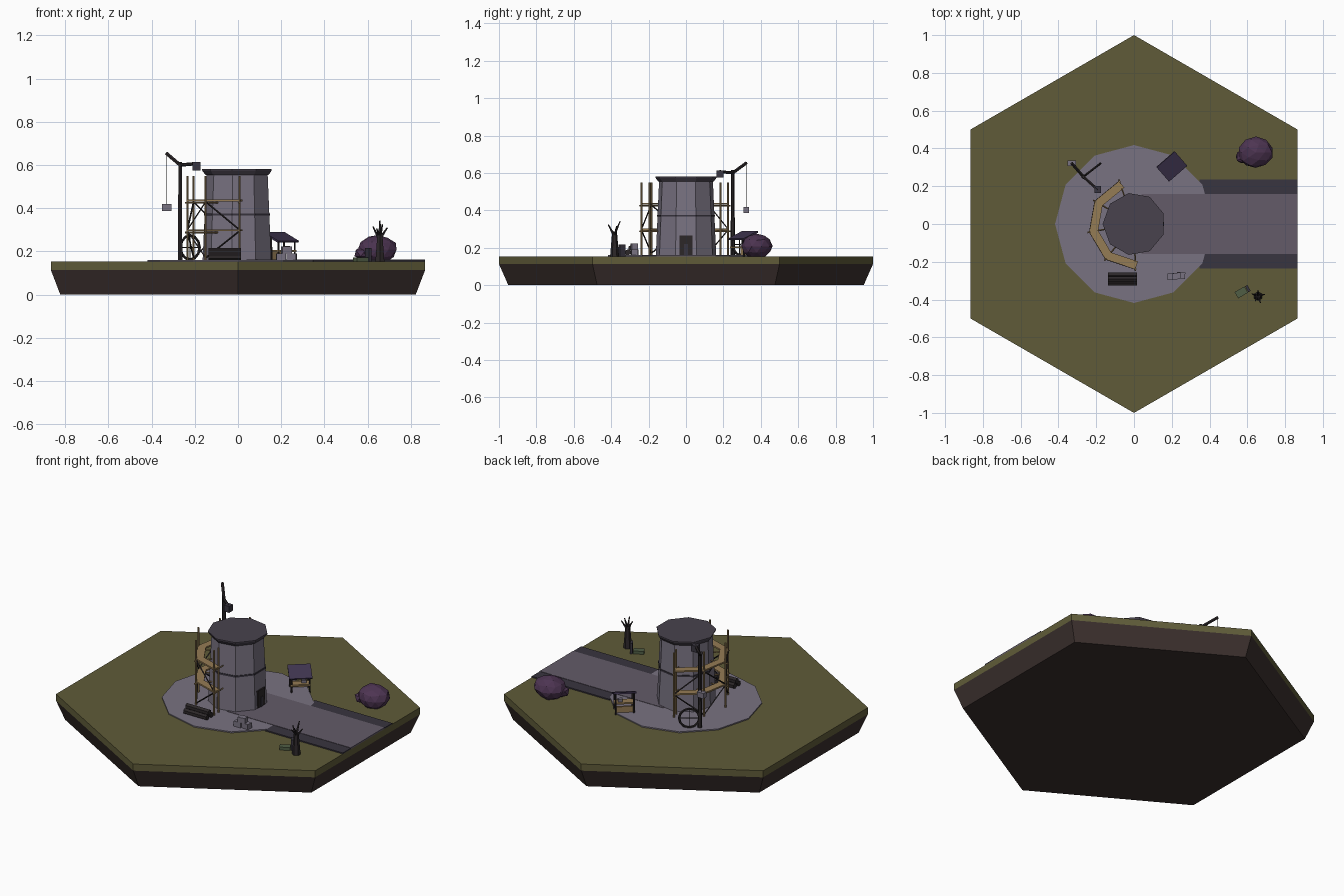
import bpy, bmesh, math, random
from mathutils import Vector, Matrix

if "Cube" in bpy.data.objects:
    bpy.data.objects.remove(bpy.data.objects["Cube"])

random.seed(3)
G = 0.153          # grass level
P = 0.160          # plaza level


def mat(name, r, g, b):
    m = bpy.data.materials.new(name)
    m.diffuse_color = (r, g, b, 1)
    m.use_nodes = True
    m.node_tree.nodes["Principled BSDF"].inputs["Base Color"].default_value = m.diffuse_color
    return m


GRASS = mat("grass", .115, .105, .04)
EARTH = mat("earth", .045, .03, .027)
STONE = mat("stone", .19, .17, .22)
ROAD = mat("road", .125, .105, .14)
DARK = mat("dark_stone", .04, .035, .05)
ROOF = mat("roof_stone", .065, .055, .075)
WOOD = mat("pale_wood", .30, .20, .09)
BLACK = mat("dark_wood", .025, .02, .022)
PURPLE = mat("purple", .075, .035, .085)
CLOTH = mat("cloth", .05, .035, .08)
GRAVE = mat("mossy", .08, .11, .06)


def finish(name, bm, m):
    bmesh.ops.recalc_face_normals(bm, faces=bm.faces)
    me = bpy.data.meshes.new(name)
    bm.to_mesh(me)
    bm.free()
    ob = bpy.data.objects.new(name, me)
    bpy.context.collection.objects.link(ob)
    if m:
        me.materials.append(m)
    return ob


def lathe(name, rings, n, start, m):
    """Flat-sided solid from (radius, z) rings; start is the first corner's angle."""
    bm = bmesh.new()
    loops = [[bm.verts.new((r * math.cos(start + i * math.tau / n),
                            r * math.sin(start + i * math.tau / n), z)) for i in range(n)]
             for r, z in rings]
    for a, b in zip(loops, loops[1:]):
        for i in range(n):
            j = (i + 1) % n
            bm.faces.new((a[i], a[j], b[j], b[i]))
    bm.faces.new(loops[0])
    bm.faces.new(loops[-1])
    return finish(name, bm, m)


def box(name, centre, size, m, rot=0, tilt=0):
    bm = bmesh.new()
    mx = (Matrix.Translation(centre) @ Matrix.Rotation(rot, 4, 'Z')
          @ Matrix.Rotation(tilt, 4, 'X') @ Matrix.Diagonal((*size, 1)))
    bmesh.ops.create_cube(bm, size=1, matrix=mx)
    return finish(name, bm, m)


def beam(name, a, b, r, m, r2=None, n=6):
    a, b = Vector(a), Vector(b)
    d = b - a
    bm = bmesh.new()
    mx = Matrix.Translation((a + b) / 2) @ d.to_track_quat('Z', 'Y').to_matrix().to_4x4()
    bmesh.ops.create_cone(bm, cap_ends=True, segments=n, radius1=r,
                          radius2=r if r2 is None else r2, depth=d.length, matrix=mx)
    return finish(name, bm, m)


# hexagonal tile
lathe("earth_base", [(.95, 0), (1, .113)], 6, math.pi / 6, EARTH)
lathe("grass_top", [(1, .113), (1, G)], 6, math.pi / 6, GRASS)

# plaza and road
lathe("plaza", [(.418, G - .01), (.418, P)], 12, 0, STONE)
for s in (-1, 1):
    box("road_kerb", (.607, s * .197, G), (.518, .078, .014), DARK)
box("road", (.453, 0, P - .006), (.826, .32, .016), ROAD)

# nine-sided tower, flat side towards the road
A9 = math.radians(20)
lathe("tower_body", [(.164, G), (.146, .56)], 9, A9, STONE)
lathe("tower_band", [(.158, .366), (.158, .376)], 9, A9, DARK)
lathe("tower_rim", [(.15, .553), (.166, .575), (.166, .581)], 9, A9, ROOF)
box("door", (.148, 0, .21), (.018, .07, .11), BLACK)
box("door_panel", (.157, 0, .19), (.006, .022, .06), DARK)

# scaffold: poles, planks, rails and braces around the back of the tower
angles = [math.radians(109 + 40.7 * i) for i in range(5)]


def ring(a, r, z):
    return Vector((r * math.cos(a), r * math.sin(a), z))


for a in angles:
    for r in (.195, .238):
        if r < .2 and a not in (angles[0], angles[4]):
            continue
        beam("scaffold_pole", ring(a, r, G), ring(a, r, .55), .0055, WOOD)
    for z in (.288, .425):
        beam("scaffold_bearer", ring(a, .15, z), ring(a, .25, z), .004, WOOD, n=4)
for k, (a, b) in enumerate(zip(angles, angles[1:])):
    for z in (.298, .436):
        p, q = ring(a, .217, z), ring(b, .217, z)
        d = q - p
        box("scaffold_plank", (p + q) / 2, (d.length + .014, .045, .009), WOOD,
            math.atan2(d.y, d.x))
    lo, hi = (a, b) if k % 2 else (b, a)
    beam("scaffold_brace", ring(lo, .238, .17), ring(hi, .238, .295), .004, BLACK, n=4)
    beam("scaffold_brace", ring(hi, .238, .30), ring(lo, .238, .43), .004, BLACK, n=4)

# crane with boom, counterweight, hanging load and treadwheel
M = Vector((-.268, .25, 0))
beam("crane_mast", M + Vector((0, 0, G)), M + Vector((0, 0, .615)), .012, BLACK, .009)
head, tip, tail = M + Vector((0, 0, .6)), Vector((-.33, .322, .653)), Vector((-.19, .18, .607))
beam("crane_boom", head, tip, .009, BLACK)
beam("crane_tail", head, tail, .008, BLACK)
box("counterweight", (-.192, .182, .594), (.036, .036, .038), DARK)
beam("crane_rope", tip, tip - Vector((0, 0, .24)), .0018, BLACK, n=4)
box("crane_load", tip - Vector((0, 0, .25)), (.044, .03, .032), STONE)
u = Vector((.79, .61, 0))
wc = Vector((-.222, .286, .218))
N = 12
rim = [wc + .056 * (u * math.cos(i * math.tau / N) + Vector((0, 0, math.sin(i * math.tau / N))))
       for i in range(N)]
for i in range(N):
    beam("wheel_rim", rim[i], rim[(i + 1) % N], .0065, BLACK)
for i in (0, 3):
    beam("wheel_spoke", rim[i], rim[i + 6], .003, BLACK, n=4)

# stall with a sloping roof
ANG = math.radians(41)
stall = Matrix.Translation((.2, .305, 0)) @ Matrix.Rotation(ANG, 4, 'Z')
box("stall_roof", stall @ Vector((0, 0, .265)), (.128, .108, .009), CLOTH, ANG, math.radians(22))
for x in (-.05, .05):
    for y, top in ((-.038, .25), (.038, .28)):
        beam("stall_post", stall @ Vector((x, y, G)), stall @ Vector((x, y, top)), .005, BLACK)
box("stall_counter", stall @ Vector((0, -.018, .203)), (.11, .05, .009), WOOD, ANG)
box("stall_shelf", stall @ Vector((0, .03, .18)), (.1, .012, .035), WOOD, ANG)
box("stall_goods", stall @ Vector((.02, -.015, .215)), (.025, .02, .018), STONE, ANG)

# stacked stone blocks and logs
for x, y, z, r in ((.2, -.278, .176, .05), (.248, -.272, .176, -.1), (.225, -.276, .207, .15)):
    box("stone_block", (x, y, z), (.045, .034, .031), STONE, r)
for y, z in ((-.312, .175), (-.272, .175), (-.292, .198)):
    beam("log", (-.137, y, z), (.015, y, z), .017, BLACK)

# bush of two faceted clumps
for c, r in (((.645, .378, .208), .092), ((.58, .357, .192), .046)):
    bm = bmesh.new()
    bmesh.ops.create_icosphere(bm, subdivisions=2 if r > .05 else 1, radius=r)
    for v in bm.verts:
        v.co = v.co * random.uniform(.95, 1.04) * Vector((1, .88, .72)).x
        v.co.y *= .9
        v.co.z *= .74
        v.co += Vector(c)
    finish("bush_clump", bm, PURPLE)

# dead tree
T = Vector((.657, -.382, 0))
beam("tree_trunk", T + Vector((0, 0, G)), T + Vector((0, 0, .285)), .024, BLACK, .013)
for dx, dy, z0, z1 in ((.0, .03, .27, .342), (.035, .01, .26, .31), (-.032, .012, .25, .315),
                       (.012, -.034, .26, .325), (-.015, -.025, .27, .305)):
    beam("tree_branch", T + Vector((0, 0, z0)), T + Vector((dx, dy, z1)), .008, BLACK, .003, 5)

# grave with headstone
box("grave_mound", (.568, -.362, .161), (.06, .038, .02), GRAVE, math.radians(30))
box("headstone", (.603, -.342, .184), (.014, .036, .066), DARK, math.radians(30))
